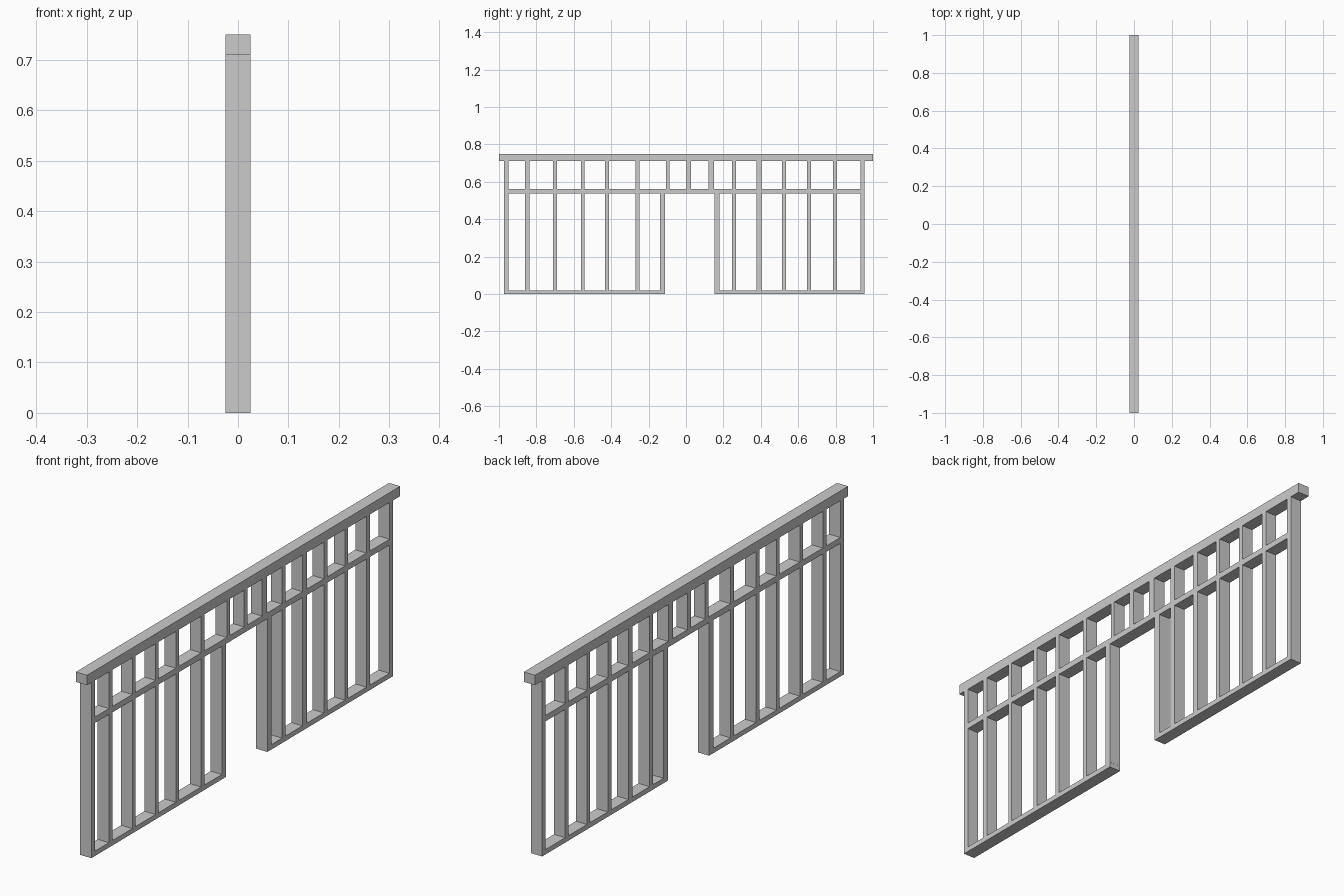
import bpy

if "Cube" in bpy.data.objects:
    bpy.data.objects.remove(bpy.data.objects["Cube"])

DEPTH = 0.05
BASE, MID0, MID1, TOP0, TOP1 = 0.02, 0.538, 0.562, 0.71, 0.75


def box(name, y0, y1, z0, z1):
    bpy.ops.mesh.primitive_cube_add(size=1, location=(0, (y0 + y1) / 2, (z0 + z1) / 2))
    ob = bpy.context.object
    ob.name = name
    ob.scale = (DEPTH, y1 - y0, z1 - z0)
    bpy.ops.object.transform_apply(location=False, rotation=False, scale=True)
    return ob


# Horizontal members
box("top_beam", -1, 1, TOP0, TOP1)
box("middle_rail", -0.972, 0.954, MID0, MID1)
box("bottom_rail_left", -0.972, -0.112, 0, BASE)
box("bottom_rail_right", 0.152, 0.954, 0, BASE)

# Slats running through both the lower and upper tiers: (centre y, width)
slats = [(-0.961, 0.022), (-0.849, 0.022), (-0.701, 0.02), (-0.552, 0.02),
         (-0.422, 0.022), (-0.26, 0.022), (0.257, 0.022), (0.39, 0.027),
         (0.524, 0.022), (0.658, 0.02), (0.796, 0.022), (0.943, 0.022)]
for y, w in slats:
    box("lower_slat", y - w / 2, y + w / 2, BASE, MID0)
    box("upper_slat", y - w / 2, y + w / 2, MID1, TOP0)

# Posts beside the opening
for y in (-0.125, 0.1655):
    box("opening_post", y - 0.0135, y + 0.0135, BASE, MID0)

# Short slats above the opening
for y, w in [(-0.097, 0.02), (0.015, 0.023), (0.134, 0.03)]:
    box("short_slat", y - w / 2, y + w / 2, MID1, TOP0)
